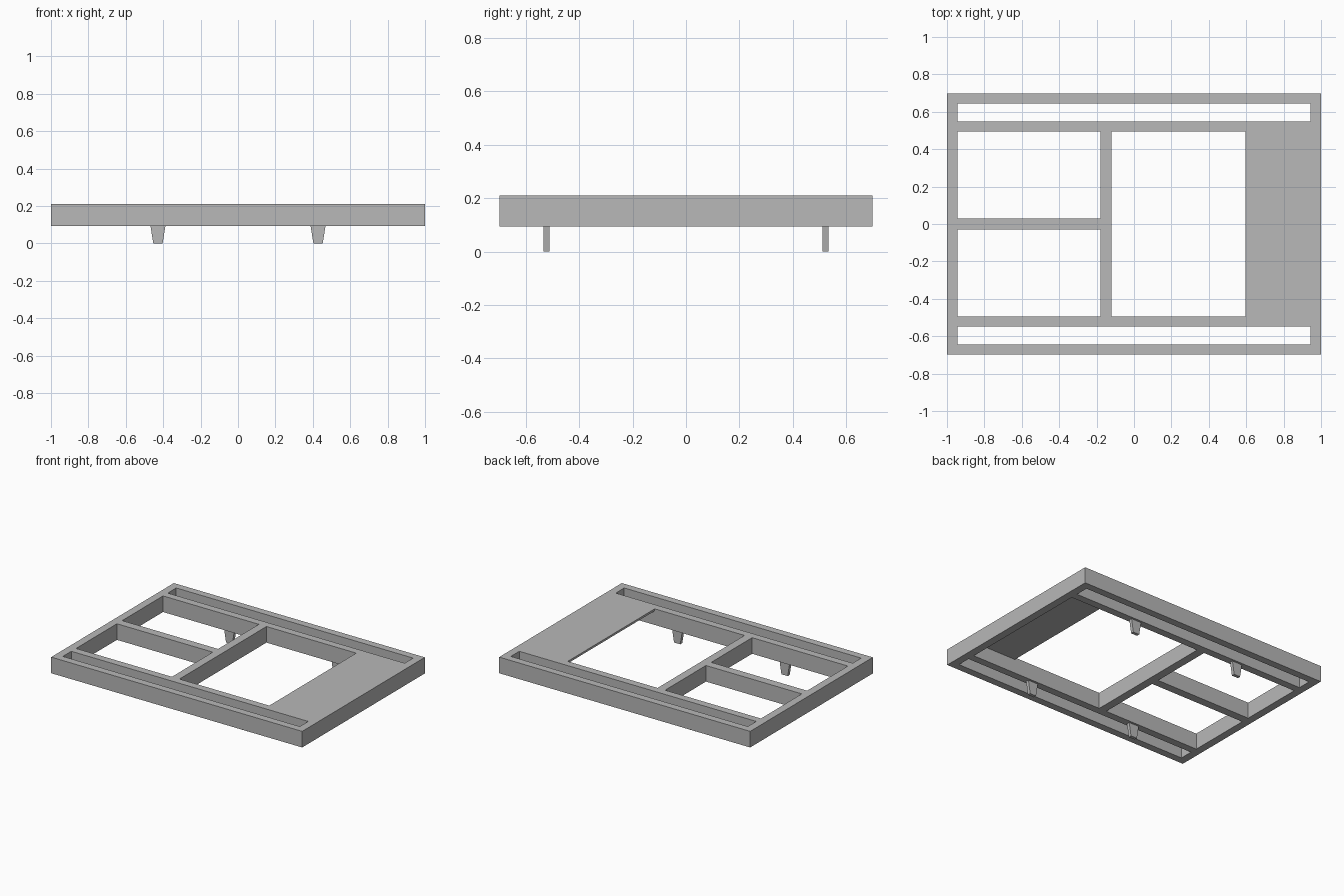
import bpy
import bmesh

if "Cube" in bpy.data.objects:
    bpy.data.objects.remove(bpy.data.objects["Cube"], do_unlink=True)

# Single grey material
grey = bpy.data.materials.new("plain grey")
grey.use_nodes = True
colour = (0.48, 0.48, 0.48, 1)
grey.diffuse_color = colour
grey.node_tree.nodes["Principled BSDF"].inputs["Base Color"].default_value = colour


def prism(name, profile, y0, y1):
    """Extrude an (x, z) profile from y0 to y1."""
    bm = bmesh.new()
    face = bm.faces.new([bm.verts.new((x, y0, z)) for x, z in profile])
    extruded = bmesh.ops.extrude_face_region(bm, geom=[face])["geom"]
    verts = [v for v in extruded if isinstance(v, bmesh.types.BMVert)]
    bmesh.ops.translate(bm, vec=(0, y1 - y0, 0), verts=verts)
    bmesh.ops.recalc_face_normals(bm, faces=bm.faces)
    mesh = bpy.data.meshes.new(name)
    bm.to_mesh(mesh)
    bm.free()
    mesh.materials.append(grey)
    obj = bpy.data.objects.new(name, mesh)
    bpy.context.collection.objects.link(obj)
    return obj


def rect(x0, x1, z0, z1):
    return [(x0, z0), (x1, z0), (x1, z1), (x0, z1)]


def cut(target, profile, y0, y1):
    """Subtract a prism from the target and discard the cutter."""
    cutter = prism("cutter", profile, y0, y1)
    cutter.hide_render = True
    mod = target.modifiers.new("opening", "BOOLEAN")
    mod.operation = "DIFFERENCE"
    mod.solver = "EXACT"
    mod.object = cutter
    bpy.context.view_layer.objects.active = target
    bpy.ops.object.modifier_apply(modifier=mod.name)
    bpy.data.objects.remove(cutter, do_unlink=True)


BOTTOM, TOP, INNER = 0.094, 0.21, 0.944
LOW, HIGH = 0.0, 0.4
WINDOW_Y, SHELF_X, SHELF_Z = 0.495, 0.596, 0.195

# Outer slab that becomes the frame
frame = prism("frame", rect(-1, 1, BOTTOM, TOP), -0.698, 0.698)

# Long side slots and the pair of small windows
for slot_y in (-0.645, 0.549):
    cut(frame, rect(-INNER, INNER, LOW, HIGH), slot_y, slot_y + 0.096)
for window_y in (-WINDOW_Y, 0.03):
    cut(frame, rect(-INNER, -0.18, LOW, HIGH), window_y, window_y + 0.465)

# Large window with a hollow under the thin end shelf
stepped = [(-0.12, LOW), (INNER, LOW), (INNER, SHELF_Z),
           (SHELF_X, SHELF_Z), (SHELF_X, HIGH), (-0.12, HIGH)]
cut(frame, stepped, -WINDOW_Y, WINDOW_Y)

# Tapered feet under the inner rails
for side, x in (("right", -0.428), ("left", 0.428)):
    for end, y in (("front", -0.522), ("back", 0.522)):
        taper = [(x - 0.025, 0), (x + 0.025, 0), (x + 0.04, BOTTOM), (x - 0.04, BOTTOM)]
        prism(f"{end}_{side}_foot", taper, y - 0.0115, y + 0.0115)
